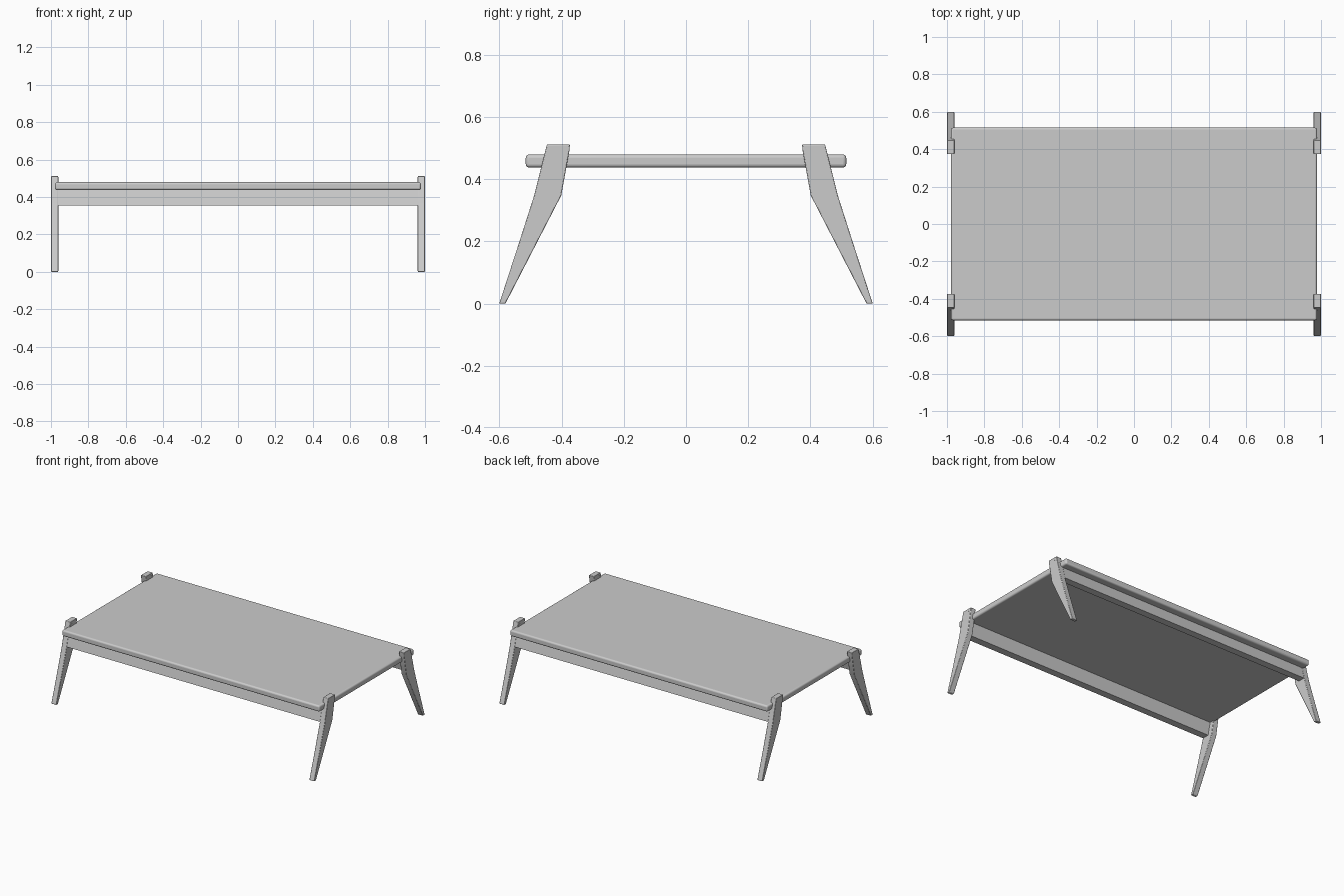
import bpy, bmesh, math

if "Cube" in bpy.data.objects:
    bpy.data.objects.remove(bpy.data.objects["Cube"])


def finish(name, bm, bevel=0.0, segments=1):
    """Turn a bmesh into a named object with optional edge rounding."""
    bmesh.ops.recalc_face_normals(bm, faces=bm.faces)
    mesh = bpy.data.meshes.new(name)
    bm.to_mesh(mesh)
    bm.free()
    ob = bpy.data.objects.new(name, mesh)
    bpy.context.collection.objects.link(ob)
    if bevel:
        mod = ob.modifiers.new("rounding", 'BEVEL')
        mod.width, mod.segments = bevel, segments
        mod.limit_method, mod.angle_limit = 'ANGLE', math.radians(40)
    bpy.context.view_layer.objects.active = ob
    ob.select_set(True)
    bpy.ops.object.shade_smooth_by_angle(angle=math.radians(35))
    ob.select_set(False)
    return ob


def extrude_x(name, profile, x0, x1, side=1, bevel=0.0, segments=1):
    """Extrude a (y, z) profile along x; side mirrors it in y."""
    bm = bmesh.new()
    face = bm.faces.new([bm.verts.new((x0, y * side, z)) for y, z in profile])
    geom = bmesh.ops.extrude_face_region(bm, geom=[face])["geom"]
    verts = [g for g in geom if isinstance(g, bmesh.types.BMVert)]
    bmesh.ops.translate(bm, verts=verts, vec=(x1 - x0, 0, 0))
    return finish(name, bm, bevel, segments)


def screw(name, x, y, z, r, depth):
    bm = bmesh.new()
    bmesh.ops.create_cone(bm, cap_ends=True, segments=16,
                          radius1=r, radius2=r, depth=depth)
    for v in bm.verts:
        a, b, c = v.co
        v.co = (x + c, y + a, z + b)
    return finish(name, bm)


LEG = [(0.58, 0), (0.60, 0), (0.543, 0.175), (0.488, 0.347), (0.447, 0.511),
       (0.373, 0.511), (0.375, 0.49), (0.401, 0.347)]
RAIL = [(0.435, 0.355), (0.484, 0.355), (0.464, 0.438), (0.415, 0.438)]

# table top with rounded edges
TOP = [(-0.515, 0.437), (0.515, 0.437), (0.515, 0.479), (-0.515, 0.479)]
extrude_x("table_top", TOP, -0.978, 0.978, 1, 0.011, 4)

for side, s_name in ((-1, "front"), (1, "back")):
    # tilted long rail between the legs
    extrude_x(s_name + "_rail", RAIL, -0.964, 0.964, side)
    for end, e_name in ((-1, "left"), (1, "right")):
        # tapered splayed leg
        part = s_name + "_" + e_name
        extrude_x(part + "_leg", LEG, end * 0.961, end * 0.999, side, 0.003, 2)
        # screw heads through the leg top
        screw(part + "_large_screw", end * 0.98, side * 0.396, 0.496, 0.006, 0.04)
        screw(part + "_small_screw", end * 0.98, side * 0.431, 0.492, 0.003, 0.04)
